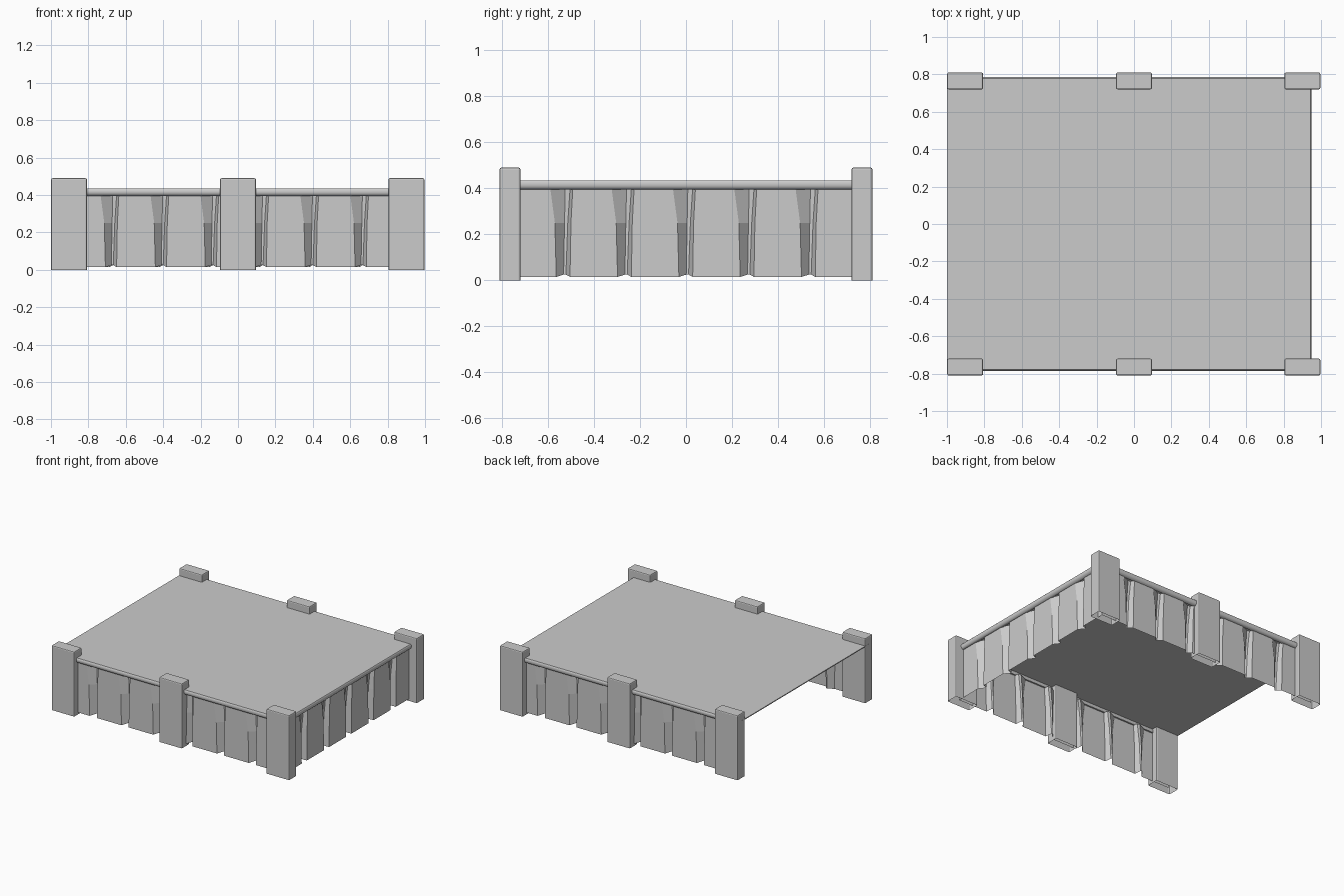
import bpy, bmesh
from math import pi
from mathutils import Matrix, Vector

if "Cube" in bpy.data.objects:
    bpy.data.objects.remove(bpy.data.objects["Cube"])


def make_object(name, bm, bevel=0):
    bmesh.ops.recalc_face_normals(bm, faces=bm.faces)
    mesh = bpy.data.meshes.new(name)
    bm.to_mesh(mesh)
    bm.free()
    obj = bpy.data.objects.new(name, mesh)
    bpy.context.collection.objects.link(obj)
    if bevel:
        mod = obj.modifiers.new("soft_edges", 'BEVEL')
        mod.width, mod.segments = bevel, 2
    return obj


def box(name, x0, x1, y0, y1, z0, z1, bevel=0, open_bottom=False):
    bm = bmesh.new()
    bmesh.ops.create_cube(bm, size=1)
    bm.transform(Matrix.Translation(((x0 + x1) / 2, (y0 + y1) / 2, (z0 + z1) / 2))
                 @ Matrix.Diagonal((x1 - x0, y1 - y0, z1 - z0, 1)))
    if open_bottom:
        low = [f for f in bm.faces if f.calc_center_median().z < z0 + 0.001]
        bmesh.ops.delete(bm, geom=low, context='FACES_ONLY')
    return make_object(name, bm, bevel)


def skin(bm, rows):
    """Join rows of points into a sheet of quads."""
    grid = [[bm.verts.new(p) for p in row] for row in rows]
    for a, b in zip(grid, grid[1:]):
        for i in range(len(a) - 1):
            bm.faces.new((a[i], a[i + 1], b[i + 1], b[i]))
    return grid


def curtain(name, start, end, pleats, distance, angle):
    """Pleated hanging cloth: straight panels with tapering inward folds."""
    # height, fold start, inner corner, inner end, fold end, depth
    levels = [(0.40, -0.050, 0.015, 0.036, 0.048, 0.030),
              (0.25, -0.030, 0.012, 0.026, 0.040, 0.040),
              (0.015, -0.024, 0.008, 0.018, 0.036, 0.045)]
    rows = []
    for z, a, b, c, d, depth in levels:
        lift = 0.01 if z < 0.1 else 0
        row = [(start, -distance, z)]
        for p in pleats:
            row += [(p + a, -distance, z),
                    (p + b, -distance + depth, z + lift),
                    (p + c, -distance + depth * 0.9, z + lift),
                    (p + d, -distance, z)]
        row.append((end, -distance, z))
        rows.append(row)
    bm = bmesh.new()
    skin(bm, rows)
    bm.transform(Matrix.Rotation(angle, 4, 'Z'))
    return make_object(name, bm)


# Six hollow posts with softened edges
for side, sign in (("front", -1), ("back", 1)):
    for label, x in (("left", -0.903), ("middle", 0), ("right", 0.9)):
        y = sign * 0.765
        box(f"{side}_{label}_post", x - 0.096, x + 0.096, y - 0.045, y + 0.045,
            0, 0.49, 0.008, True)

# Platform top
box("deck", -1, 0.94, -0.775, 0.775, 0.427, 0.434)

# Rounded rail along front, right and back edges
profile = [(-0.02, 0.434), (-0.006, 0.434), (0, 0.427), (0, 0.410),
           (-0.006, 0.401), (-0.016, 0.394), (-0.03, 0.396)]
rows = []
for o, z in profile + profile[:1]:
    w, e = 0.785 + o, 0.95 + o
    rows.append([(-0.99, -w, z), (e, -w, z), (e, w, z), (-0.99, w, z)])
bm = bmesh.new()
skin(bm, rows)
bmesh.ops.remove_doubles(bm, verts=bm.verts, dist=0.0001)
rail = make_object("edge_rail", bm)
bpy.context.view_layer.objects.active = rail
rail.select_set(True)
bpy.ops.object.shade_smooth_by_angle(angle=pi / 4)

# Curtains on three sides, left end open
long_pleats = [-0.685 + 0.267 * i for i in range(6)]
end_pleats = [-0.54 + 0.2665 * i for i in range(5)]
curtain("front_curtain", -0.95, 0.93, long_pleats, 0.765, 0)
curtain("right_curtain", -0.765, 0.765, end_pleats, 0.93, pi / 2)
curtain("back_curtain", -0.93, 0.95, long_pleats, 0.765, pi)
